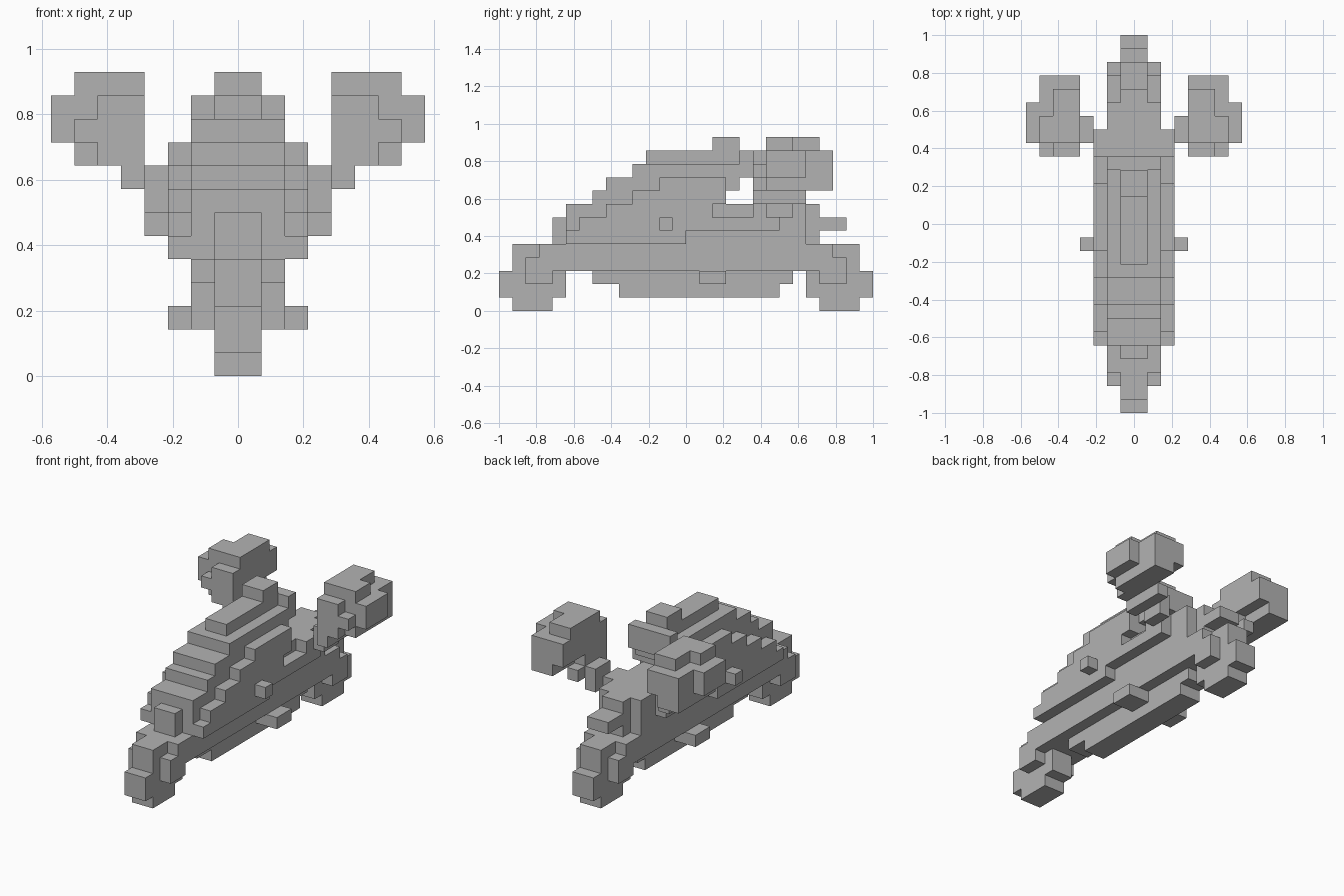
import bpy
import bmesh
from mathutils import Vector

cube = bpy.data.objects.get("Cube")
if cube:
    bpy.data.objects.remove(cube, do_unlink=True)

UNIT = 1 / 14  # edge of one block

grey = bpy.data.materials.new("plain grey")
grey.use_nodes = True
grey.diffuse_color = (0.45, 0.45, 0.45, 1)
grey.node_tree.nodes["Principled BSDF"].inputs["Base Color"].default_value = grey.diffuse_color

parts = {}


def cells(x0, x1, y0, y1, z0, z1):
    return {(x, y, z) for x in range(x0, x1) for y in range(y0, y1) for z in range(z0, z1)}


def add(name, x0, x1, boxes):
    """Fill side-profile boxes (y0, y1, z0, z1) across x0..x1, mirrored in x."""
    filled = parts.setdefault(name, set())
    for box in boxes:
        half = cells(x0, x1, *box)
        filled |= half | {(-1 - x, y, z) for x, y, z in half}


def build(name, filled, occupied):
    """Make a mesh from the outer block faces only."""
    bm = bmesh.new()
    verts = {}
    for cell in sorted(filled):
        for axis in range(3):
            for side in (0, 1):
                step = [0, 0, 0]
                step[axis] = 2 * side - 1
                if tuple(c + s for c, s in zip(cell, step)) in occupied:
                    continue
                a, b = (axis + 1) % 3, (axis + 2) % 3
                loop = []
                for i, j in ((0, 0), (1, 0), (1, 1), (0, 1)):
                    corner = list(cell)
                    corner[axis] += side
                    corner[a] += i
                    corner[b] += j
                    key = tuple(corner)
                    if key not in verts:
                        verts[key] = bm.verts.new(Vector(key) * UNIT)
                    loop.append(verts[key])
                bm.faces.new(loop if side else loop[::-1])
    bmesh.ops.dissolve_limit(bm, angle_limit=0.01, verts=bm.verts, edges=bm.edges)
    mesh = bpy.data.meshes.new(name)
    bm.to_mesh(mesh)
    bm.free()
    mesh.materials.append(grey)
    bpy.context.collection.objects.link(bpy.data.objects.new(name, mesh))


# Wheels and their forks, alike at both ends
for name, flip in (("front", False), ("rear", True)):
    wheel = [(-14, -13, 1, 3), (-13, -10, 0, 5), (-10, -9, 1, 5)]
    fork = [(-12, -10, 2, 3), (-12, -10, 3, 4), (-11, -9, 4, 5)]
    if flip:
        wheel, fork = ([(-b, -a, c, d) for a, b, c, d in boxes] for boxes in (wheel, fork))
    # the wheel tops reach higher on the inner rim
    add(name + "_wheel", 0, 1, wheel)
    add(name + "_fork", 1, 2, fork)

# Keel and foot pegs
add("keel", 0, 1, [(-5, 7, 1, 2), (-7, 8, 2, 3)])
add("foot_pegs", 1, 3, [(1, 3, 2, 3)])

# Stepped main body
add("body", 0, 2, [(-10, 10, 3, 5), (-9, 9, 5, 7), (-9, 9, 7, 8), (-7, 3, 8, 9),
                   (-6, 4, 9, 10), (-4, 5, 10, 11), (4, 5, 11, 12)])
add("nose", 0, 1, [(-10, -9, 5, 7)])
add("ridge", 0, 1, [(-3, 5, 11, 12), (2, 4, 12, 13)])
add("tail", 0, 1, [(9, 10, 5, 8), (10, 12, 6, 7)])

# Side panels, stepped at front and back
add("side_panels", 2, 3, [(-9, 0, 5, 6), (-8, 1, 6, 7), (-6, 2, 7, 8),
                          (-4, 3, 8, 9), (-2, 3, 9, 10)])
add("side_knobs", 3, 4, [(-2, -1, 6, 7)])

# Rear pipes and arms carrying the pods
add("pipes", 2, 3, [(1, 7, 6, 7), (5, 7, 7, 8)])
add("arms", 3, 4, [(6, 8, 7, 9)])
add("arms", 4, 5, [(5, 9, 8, 9), (5, 8, 9, 10)])

# Rounded pods
add("pods", 4, 6, [(5, 11, 10, 12), (6, 10, 12, 13)])
add("pods", 5, 6, [(5, 11, 9, 10)])
add("pods", 6, 7, [(6, 11, 9, 12), (5, 6, 10, 11), (6, 8, 12, 13)])
add("pods", 7, 8, [(6, 9, 10, 12)])

occupied = set().union(*parts.values())
claimed = set()
for name, filled in parts.items():
    build(name, filled - claimed, occupied)
    claimed |= filled
